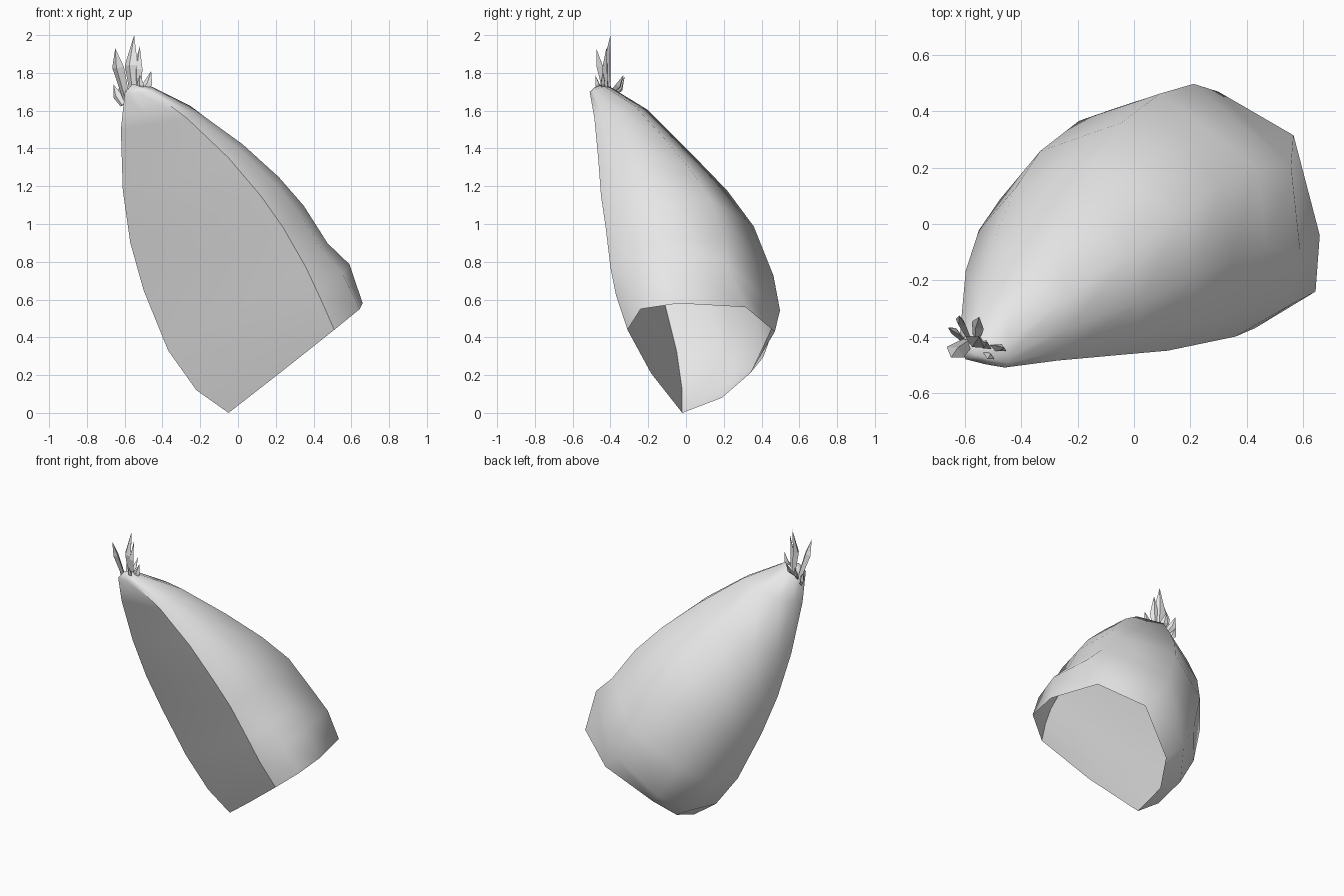
import bpy, bmesh
from mathutils import Vector

if "Cube" in bpy.data.objects:
    bpy.data.objects.remove(bpy.data.objects["Cube"])

grey = bpy.data.materials.new("pale_grey")
grey.diffuse_color = (0.8, 0.8, 0.8, 1)
grey.use_nodes = True
grey.node_tree.nodes["Principled BSDF"].inputs["Base Color"].default_value = grey.diffuse_color


def finish(name, bm):
    bmesh.ops.recalc_face_normals(bm, faces=bm.faces[:])
    mesh = bpy.data.meshes.new(name)
    bm.to_mesh(mesh)
    bm.free()
    mesh.materials.append(grey)
    obj = bpy.data.objects.new(name, mesh)
    bpy.context.collection.objects.link(obj)
    return obj


# Open rim at the bottom, from the left to the right edge of the flat front
rim = [(-.05, -.02, 0), (-.06, .19, .08), (.017, .34, .21), (.30, .47, .43),
       (.567, .315, .56), (.66, -.04, .58), (.645, -.24, .55), (.51, -.31, .44),
       (.22, -.185, .21)]
# Stations above it: left edge, right edge, depth of the rounded back
stations = [
    ((-.22, -.02, .12), (.43, -.37, .62), .715),
    ((-.37, -.05, .33), (.36, -.40, .77), .71),
    ((-.50, -.13, .65), (.24, -.425, .98), .66),
    ((-.57, -.21, .90), (.12, -.45, 1.15), .57),
    ((-.61, -.305, 1.18), (-.05, -.465, 1.35), .425),
    ((-.62, -.415, 1.50), (-.27, -.485, 1.56), .26),
    ((-.60, -.48, 1.69), (-.46, -.51, 1.70), .10),
]
# Back curve from left to right: (fraction across, fraction of depth)
low_profile = [(-.06, .34), (.05, .68), (.40, 1), (.97, .86), (1.12, .48), (1.14, .2)]
body_profile = [(-.04, .34), (.08, .68), (.40, 1), (.90, .87), (1.04, .5), (1.08, .2)]

bm = bmesh.new()
back = Vector((.24, .92, .31))
rings = [[bm.verts.new(p) for p in rim]]
for i, (left, right, depth) in enumerate(stations):
    a, b = Vector(left), Vector(right)
    profile = low_profile if i == 0 else body_profile
    pts = [a] + [a + (b - a) * s + back * (d * depth) for s, d in profile] + [b]
    # the front swells slightly near the open rim
    pts.append((a + b) / 2 - back * (.012 if i == 0 else .003))
    rings.append([bm.verts.new(p) for p in pts])
n = len(rim)
for lo, hi in zip(rings, rings[1:]):
    for k in range(n):
        m = (k + 1) % n
        bm.faces.new((lo[k], lo[m], hi[m], hi[k]))
# Rounded top
tip = bm.verts.new((-.56, -.465, 1.74))
for k in range(n):
    bm.faces.new((rings[-1][k], rings[-1][(k + 1) % n], tip))
for f in bm.faces:
    f.smooth = True
# Crisp border around the flat front
for lo, hi in zip(rings, rings[1:]):
    for k in (0, n - 2):
        bm.edges.get((lo[k], hi[k])).smooth = False
finish("shell", bm)

# Sprout leaves: base, middle, tip, half width
leaves = [
    ((-.55, -.41, 1.68), (-.565, -.42, 1.84), (-.55, -.40, 2.0), .04),
    ((-.59, -.42, 1.66), (-.635, -.455, 1.83), (-.65, -.475, 1.93), .036),
    ((-.53, -.42, 1.69), (-.53, -.43, 1.82), (-.52, -.42, 1.94), .028),
    ((-.61, -.41, 1.63), (-.64, -.38, 1.68), (-.66, -.37, 1.74), .026),
    ((-.52, -.44, 1.69), (-.475, -.44, 1.745), (-.46, -.44, 1.81), .026),
    ((-.56, -.40, 1.69), (-.555, -.36, 1.73), (-.55, -.33, 1.79), .026),
    ((-.59, -.40, 1.67), (-.615, -.35, 1.72), (-.62, -.325, 1.78), .026),
    ((-.53, -.45, 1.69), (-.515, -.47, 1.74), (-.52, -.48, 1.79), .022),
]
bm = bmesh.new()
for base, mid, end, w in leaves:
    base, mid, end = Vector(base), Vector(mid), Vector(end)
    axis = (end - base).normalized()
    side = axis.cross(Vector((.5, .85, .1))).normalized()
    thick = axis.cross(side)

    def diamond(c, r):
        return [bm.verts.new(c + o) for o in
                (side * r, thick * r * .5, -side * r, -thick * r * .5)]
    low, wide = diamond(base, w * .6), diamond(mid, w)
    top = bm.verts.new(end)
    bm.faces.new(low)
    for k in range(4):
        m = (k + 1) % 4
        bm.faces.new((low[k], low[m], wide[m], wide[k]))
        bm.faces.new((wide[k], wide[m], top))
finish("sprout_leaves", bm)
